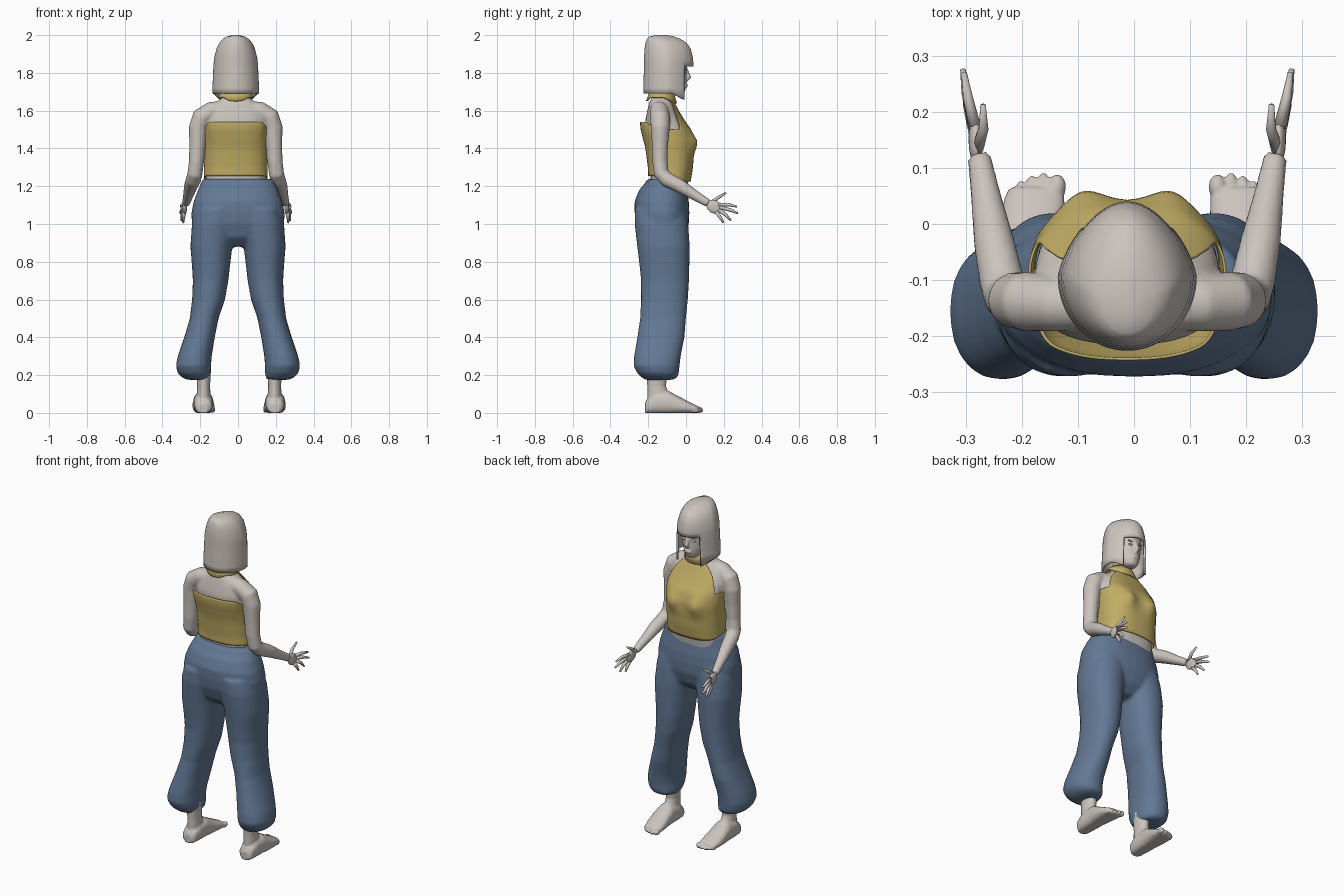
import bpy, bmesh, math
from mathutils import Vector, Matrix

cube = bpy.data.objects.get("Cube")
if cube:
    bpy.data.objects.remove(cube)

CX = -0.012  # centre line of the upper body


def material(name, rgb):
    m = bpy.data.materials.new(name)
    m.use_nodes = True
    m.diffuse_color = (*rgb, 1)
    m.node_tree.nodes["Principled BSDF"].inputs["Base Color"].default_value = (*rgb, 1)
    return m


PALE = material("pale warm grey", (0.60, 0.55, 0.51))
YELLOW = material("mustard yellow", (0.54, 0.42, 0.13))
BLUE = material("denim blue", (0.125, 0.19, 0.30))


def finish(name, bm, mat, voxel=0, smooth=0, thick=0):
    """Turn a bmesh into a smooth object, optionally fused or thickened."""
    bmesh.ops.recalc_face_normals(bm, faces=bm.faces)
    me = bpy.data.meshes.new(name)
    bm.to_mesh(me)
    bm.free()
    ob = bpy.data.objects.new(name, me)
    bpy.context.collection.objects.link(ob)
    me.materials.append(mat)
    for p in me.polygons:
        p.use_smooth = True
    if voxel:
        r = ob.modifiers.new("fuse", 'REMESH')
        r.mode = 'VOXEL'
        r.voxel_size = voxel
        r.use_smooth_shade = True
    if smooth:
        s = ob.modifiers.new("soften", 'SMOOTH')
        s.factor = 0.5
        s.iterations = smooth
    if thick:
        t = ob.modifiers.new("thickness", 'SOLIDIFY')
        t.thickness = thick
        t.offset = -1
    return ob


def oval(z, w, yf, yb, cx=0, n=32, p=2.0):
    """Horizontal superellipse; angle 0 points to the face side (+y)."""
    return [section(math.tau * i / n, z, w, yf, yb, cx, p) for i in range(n)]


def section(a, z, w, yf, yb, cx=0, p=2.0):
    s, c = math.sin(a), math.cos(a)
    x = math.copysign(abs(s) ** (2 / p), s) * w
    y = (yf + yb) / 2 + math.copysign(abs(c) ** (2 / p), c) * (yf - yb) / 2
    return Vector((cx + x, y, z))


def loft(bm, rings, caps=True):
    rows = [[bm.verts.new(v) for v in r] for r in rings]
    for a, b in zip(rows, rows[1:]):
        for i in range(len(a)):
            j = (i + 1) % len(a)
            bm.faces.new((a[i], a[j], b[j], b[i]))
    if caps:
        bm.faces.new(rows[0])
        bm.faces.new(rows[-1])
    return rows


def tube(bm, pts, radii, n=14):
    """Round tapered tube along a path, carried without twist."""
    pts = [Vector(p) for p in pts]
    rings, u = [], Vector((0.31, 0.83, 0.47))
    for i, p in enumerate(pts):
        t = (pts[min(i + 1, len(pts) - 1)] - pts[max(i - 1, 0)]).normalized()
        u = (u - t * u.dot(t)).normalized()
        v = t.cross(u)
        rings.append([p + radii[i] * (u * math.cos(math.tau * k / n) + v * math.sin(math.tau * k / n))
                      for k in range(n)])
    loft(bm, rings)


def ball(bm, c, size, rot=Matrix()):
    m = Matrix.Translation(c) @ rot @ Matrix.Diagonal((*size, 1))
    bmesh.ops.create_uvsphere(bm, u_segments=16, v_segments=10, radius=1, matrix=m)


def lookup(table, z):
    """Smoothly read a row of (z, values...) at height z."""
    for a, b in zip(table, table[1:]):
        if z <= b[0]:
            k = max(0, (z - a[0]) / (b[0] - a[0]))
            return [p + (q - p) * k for p, q in zip(a[1:], b[1:])]
    return table[-1][1:]


def step(a, b, x):
    k = min(1, max(0, (x - a) / (b - a)))
    return k * k * (3 - 2 * k)


# Trunk profile: height, half width, front, back
TRUNK = [(1.15, .165, .00, -.19), (1.22, .158, .012, -.186), (1.30, .156, .025, -.19),
         (1.38, .158, .03, -.20), (1.44, .162, .03, -.21), (1.50, .165, .015, -.215),
         (1.55, .165, -.02, -.215), (1.60, .15, -.05, -.205), (1.64, .11, -.07, -.195),
         (1.67, .07, -.085, -.18), (1.70, .05, -.085, -.165), (1.76, .046, -.08, -.16)]


def trunk_point(a, z, grow=0.0):
    w, yf, yb = lookup(TRUNK, z)
    p = section(a, z, w + grow, yf + grow, yb - grow, 0, 2.5)
    if math.cos(a) > 0:  # bust
        p.y += 0.024 * math.exp(-((abs(p.x) - .08) / .045) ** 2 - ((z - 1.43) / .055) ** 2)
    p.x += CX
    return p


# Body: trunk, neck, shoulders and arms fused
bm = bmesh.new()
loft(bm, [[trunk_point(math.tau * i / 48, 1.15 + .61 * k / 40) for i in range(48)] for k in range(41)])
for s in (-1, 1):
    arm = [(.06, -.145, 1.61), (.13, -.142, 1.597), (.18, -.138, 1.565), (.199, -.136, 1.51),
           (.203, -.138, 1.42), (.208, -.138, 1.33), (.216, -.13, 1.265), (.224, -.10, 1.235),
           (.238, -.03, 1.20), (.252, .05, 1.15), (.264, .12, 1.108)]
    tube(bm, [(CX + s * x, y, z) for x, y, z in arm],
         [.045, .05, .053, .050, .043, .040, .040, .040, .036, .027, .021], 20)
finish("body", bm, PALE, 0.008, 2)

# Hands: palm, four spread fingers and a thumb
for s, side in ((-1, "right"), (1, "left")):
    bm = bmesh.new()
    tilt = Matrix.Rotation(-.5, 4, 'X')
    ball(bm, (CX + s * .270, .150, 1.09), (.013, .045, .034), tilt)
    fingers = [((.272, .175, 1.102), (.284, .225, 1.102), (.291, .270, 1.092)),
               ((.275, .180, 1.088), (.287, .235, 1.074), (.293, .275, 1.056)),
               ((.275, .175, 1.073), (.284, .212, 1.048), (.288, .238, 1.018)),
               ((.272, .160, 1.063), (.277, .182, 1.035), (.278, .198, 1.006)),
               ((.268, .130, 1.110), (.256, .170, 1.140), (.257, .212, 1.165))]
    for f in fingers:
        tube(bm, [(CX + s * x, y, z) for x, y, z in f], [.011, .009, .005], 10)
    finish(side + "_hand", bm, PALE)

# Halter top: hem and neckline heights vary around the trunk
bm = bmesh.new()
N, ROWS = 96, 28
rows = [[] for _ in range(ROWS + 1)]
for i in range(N):
    a = math.tau * i / N
    off = abs((a + math.pi) % math.tau - math.pi)
    top = 1.66 - .16 * step(.50, 1.15, off) + .04 * step(1.8, 2.5, off)
    hem = 1.225 + .03 * step(.6, 2.2, off)
    for k in range(ROWS + 1):
        z = hem + (top - hem) * k / ROWS
        flare = .016 * step(1.40, 1.54, z) * step(1.9, 2.5, off)
        rows[k].append(trunk_point(a, z, .012 + flare))
loft(bm, rows, False)
finish("halter_top", bm, YELLOW, thick=.005)

# Collar, dipping at the back
bm = bmesh.new()
low, high = oval(1.67, .098, -.048, -.212, CX, 48), oval(1.705, .062, -.068, -.188, CX, 48)
for p in low:
    p.z -= .03 * step(-.12, -.05, p.y) + .018 * step(-.19, -.212, p.y)
loft(bm, [low, [(p + q) / 2 + Vector((0, 0, .004)) for p, q in zip(low, high)], high], False)
finish("collar", bm, YELLOW, thick=.006)

# Trousers: hips and two ballooning legs fused
bm = bmesh.new()
loft(bm, [oval(*r, p=2.3) for r in (
    (.88, .06, -.05, -.19), (.93, .18, -.005, -.24), (1.0, .245, .015, -.265), (1.06, .247, .018, -.272),
    (1.12, .235, .015, -.272), (1.18, .212, .005, -.248), (1.215, .196, .0, -.218), (1.238, .190, -.002, -.205))])
for s in (-1, 1):
    legs = [(1.08, .112, .110, .0, -.272), (1.0, .126, .118, .012, -.272), (.88, .141, .111, .02, -.258),
            (.78, .143, .101, .018, -.246), (.7, .145, .094, .016, -.238), (.6, .156, .087, .01, -.238),
            (.5, .179, .076, .0, -.243), (.4, .204, .081, -.008, -.258), (.3, .229, .090, -.028, -.275),
            (.25, .236, .093, -.034, -.278), (.21, .231, .088, -.038, -.258), (.188, .222, .075, -.045, -.235),
            (.175, .212, .055, -.07, -.215)]
    loft(bm, [oval(z, w, yf, yb, s * x, 32, 2.2) for z, x, w, yf, yb in legs])
finish("trousers", bm, BLUE, 0.010, 5)

# Feet: ankle, sole-flattened foot and toes fused
for s, side in ((-1, "right"), (1, "left")):
    bm = bmesh.new()
    loft(bm, [oval(z, w, yf, yb, s * .188 + .006, 20) for z, w, yf, yb in (
        (.04, .042, -.08, -.205), (.10, .037, -.09, -.205), (.14, .034, -.105, -.205), (.24, .040, -.10, -.21))])
    rings = []
    for y, x, w, h in ((-.218, .190, .022, .05), (-.205, .190, .042, .075), (-.16, .190, .050, .11),
                       (-.09, .190, .053, .115), (-.04, .190, .057, .088), (.01, .187, .058, .062),
                       (.05, .183, .053, .042), (.065, .180, .045, .034)):
        ring = []
        for i in range(24):
            a = math.tau * i / 24
            v = math.copysign(abs(math.sin(a)) ** .8, math.sin(a))
            ring.append(Vector((s * (x + w * math.cos(a)) + .006, y, max(.0, h * (.46 + .54 * v)))))
        rings.append(ring)
    loft(bm, rings)
    for x, y, r in ((.143, .066, .017), (.167, .069, .0125), (.188, .064, .012), (.207, .055, .0115), (.224, .043, .011)):
        ball(bm, (s * x + .006, y, r), (r * .95, .023, r))
    finish(side + "_foot", bm, PALE, 0.005, 1)

# Head with nose, lips and chin fused
bm = bmesh.new()
loft(bm, [oval(z, w, yf, yb, CX) for z, w, yf, yb in (
    (1.687, .022, -.02, -.06), (1.697, .038, -.008, -.09), (1.72, .054, .0, -.13), (1.75, .068, .003, -.16),
    (1.79, .077, .003, -.18), (1.83, .082, .006, -.19), (1.88, .082, .004, -.19), (1.93, .07, -.02, -.18))])
tube(bm, [(CX, -.004, 1.83), (CX, .006, 1.80), (CX, .014, 1.776), (CX, .004, 1.762)], [.009, .011, .013, .010])
for z in (1.737, 1.728):
    ball(bm, (CX, .001, z), (.022, .009, .005))
finish("head", bm, PALE, 0.005, 2)

# Eyes and brows
bm = bmesh.new()
for s in (-1, 1):
    ball(bm, (CX + s * .034, -.004, 1.802), (.015, .006, .007))
    ball(bm, (CX + s * .034, -.003, 1.822), (.019, .006, .004))
finish("eyes_and_brows", bm, PALE)

# Bobbed hair: a full shell with the face opening removed below the fringe
HAIR = [(1.66, .122, .038, -.222), (1.69, .124, .040, -.226), (1.75, .122, .040, -.225), (1.84, .118, .040, -.222),
        (1.88, .114, .037, -.222), (1.93, .101, .024, -.219), (1.96, .086, .002, -.214), (1.98, .069, -.03, -.206),
        (1.992, .048, -.06, -.195), (1.999, .022, -.095, -.165)]
levels = [1.69, 1.72, 1.75, 1.78, 1.81, 1.835, 1.86, 1.88, 1.905, 1.93, 1.945, 1.96, 1.97, 1.98, 1.987, 1.992, 1.996, 2.0]
bm = bmesh.new()
rings = []
for z in levels:
    ring = []
    for i in range(72):
        a = math.tau * i / 72
        p = section(a, z, *lookup(HAIR, z))
        p.x = p.x * (1 - .22 * max(0, math.cos(a))) + CX
        if z < 1.7:  # longer strands beside the face
            p.z -= .035 * step(-.08, .01, p.y)
        ring.append(p)
    rings.append(ring)
rows = loft(bm, rings, False)
bm.faces.new(rows[-1])
gap = [f for f in bm.faces if f.calc_center_median().z < 1.835
       and f.calc_center_median().y > -.005]
bmesh.ops.delete(bm, geom=gap, context='FACES')
finish("bobbed_hair", bm, PALE, thick=.012)
